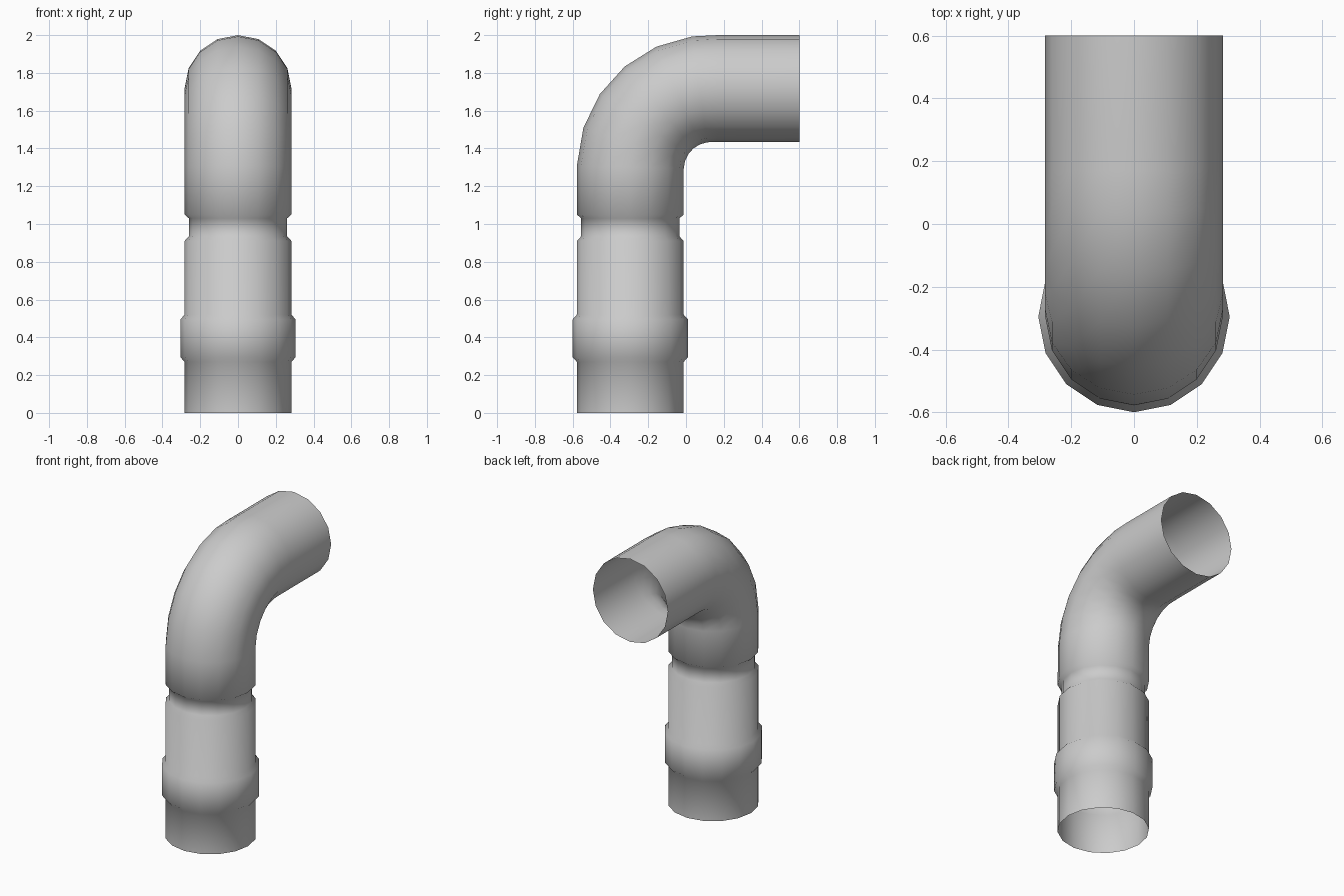
import bpy, bmesh
from math import cos, sin, pi, radians

if "Cube" in bpy.data.objects:
    bpy.data.objects.remove(bpy.data.objects["Cube"])

SIDES = 16
R = 0.283                      # pipe radius
PIPE_Y = -0.295                # axis of the upright pipe
TOP_Z = 2.0 - R                # axis of the horizontal outlet
BEND = 0.427                   # bend radius on the axis
CY, CZ = PIPE_Y + BEND, TOP_Z - BEND

# Upright with raised collar and recessed neck: (height, radius)
PROFILE = [(0, R), (0.27, R), (0.295, 0.305), (0.495, 0.305), (0.52, R),
           (0.91, R), (0.935, 0.26), (1.03, 0.26), (1.05, R)]

# Stations: (y, z, tilt of the section, radius)
stations = [(PIPE_Y, z, 0.0, r) for z, r in PROFILE]
for deg in (1.5, 18, 34, 50, 66, 82):
    a = radians(deg)
    stations.append((CY - BEND * cos(a), CZ + BEND * sin(a), a, R))
stations += [(0.17, TOP_Z, pi / 2, R), (0.6, TOP_Z, pi / 2, R)]


def add_ring(bm, y, z, tilt, r):
    ring = []
    for i in range(SIDES):
        t = 2 * pi * i / SIDES
        u, v = r * cos(t), r * sin(t)
        ring.append(bm.verts.new((u, y + v * cos(tilt), z - v * sin(tilt))))
    return ring


# Open-ended elbow pipe swept through the stations
bm = bmesh.new()
rings = [add_ring(bm, *s) for s in stations]
for lower, upper in zip(rings, rings[1:]):
    for i in range(SIDES):
        j = (i + 1) % SIDES
        bm.faces.new((lower[i], lower[j], upper[j], upper[i]))
mesh = bpy.data.meshes.new("elbow_pipe")
bm.to_mesh(mesh)
bm.free()
pipe = bpy.data.objects.new("elbow_pipe", mesh)
bpy.context.collection.objects.link(pipe)

# Smooth shading
bpy.context.view_layer.objects.active = pipe
pipe.select_set(True)
bpy.ops.object.shade_smooth_by_angle(angle=radians(60))
